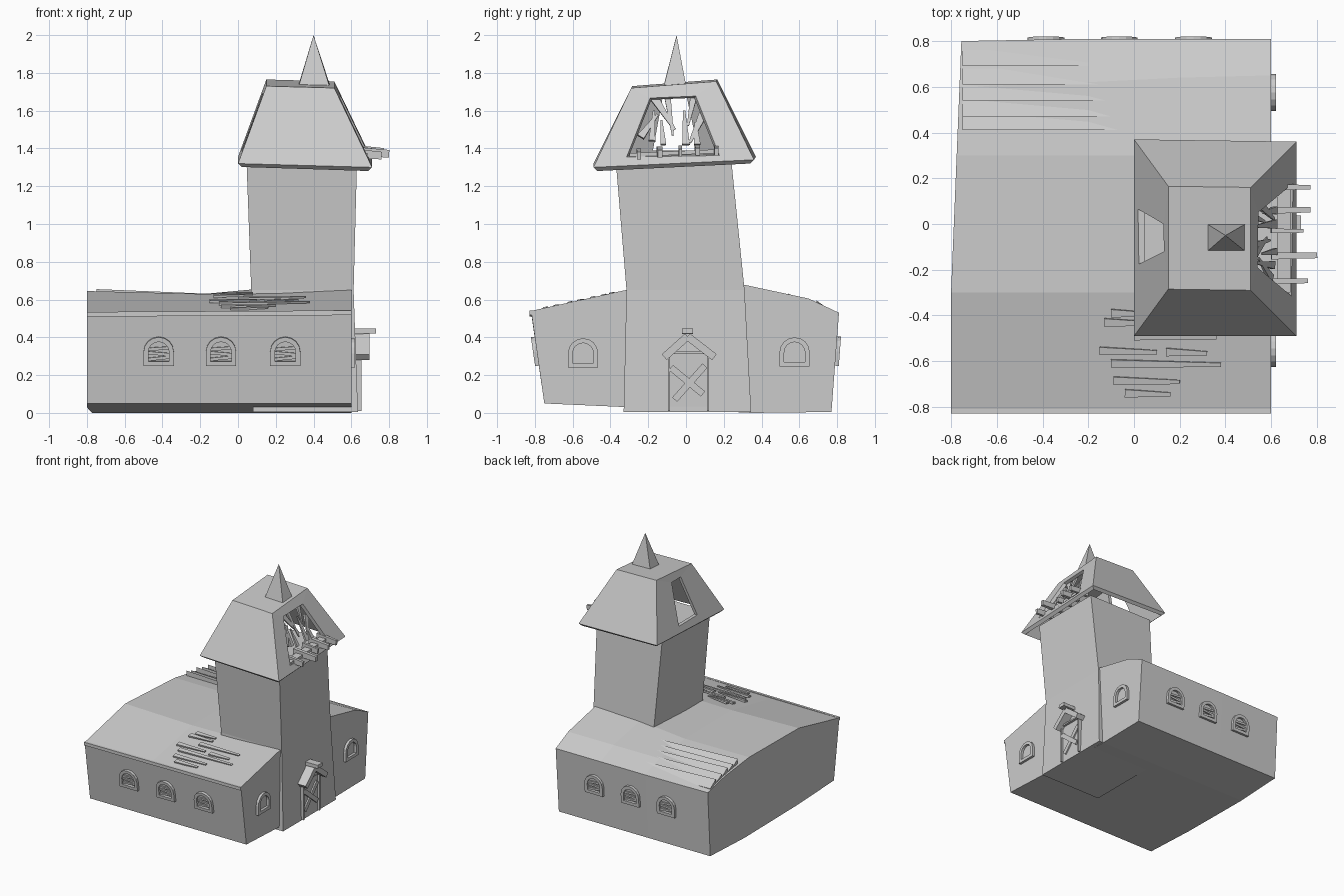
import bpy, bmesh, math
from mathutils import Vector, Matrix

if "Cube" in bpy.data.objects:
    bpy.data.objects.remove(bpy.data.objects["Cube"])


def build(name, verts, faces, mat=None):
    me = bpy.data.meshes.new(name)
    me.from_pydata([tuple(v) for v in verts], [], faces)
    if mat:
        me.transform(mat)
    bm = bmesh.new()
    bm.from_mesh(me)
    bmesh.ops.recalc_face_normals(bm, faces=bm.faces)
    bm.to_mesh(me)
    bm.free()
    ob = bpy.data.objects.new(name, me)
    bpy.context.collection.objects.link(ob)
    return ob


def loft(name, rings, mat=None, start=True, end=True):
    n = len(rings[0])
    faces = [(k * n + i, k * n + (i + 1) % n, (k + 1) * n + (i + 1) % n, (k + 1) * n + i)
             for k in range(len(rings) - 1) for i in range(n)]
    if start:
        faces.append(tuple(range(n)))
    if end:
        faces.append(tuple(range((len(rings) - 1) * n, len(rings) * n)))
    return build(name, [v for r in rings for v in r], faces, mat)


def beam(name, p, q, w, t, up, taper=1.0, mat=None):
    p, q = Vector(p), Vector(q)
    side = (q - p).cross(Vector(up)).normalized()
    nor = side.cross(q - p).normalized()
    corners = [(-1, -1), (1, -1), (1, 1), (-1, 1)]
    ring = lambda c, s: [c + side * a * w / 2 * s + nor * b * t / 2 * s for a, b in corners]
    return loft(name, [ring(p, 1), ring(q, taper)], mat)


def cut(ob, cutter):
    m = ob.modifiers.new("opening", 'BOOLEAN')
    m.operation, m.solver, m.object = 'DIFFERENCE', 'EXACT', cutter
    apply(ob, m)
    bpy.data.objects.remove(cutter)


def apply(ob, m):
    bpy.context.view_layer.objects.active = ob
    bpy.ops.object.modifier_apply(modifier=m.name)


# crooked nave: gable profile (y, z) swept along x, sagging in the middle
base = [(-.75, .05), (-.3, .03), (.35, .0), (.77, .005)]
sweep = [(-.8, [(.8, .53), (.6, .585), (.3, .632), (-.3, .645), (-.82, .53)]),
         (-.2, [(.81, .53), (.62, .59), (.3, .628), (-.3, .63), (-.82, .53)]),
         (.2, [(.81, .53), (.64, .60), (.3, .665), (-.3, .635), (-.82, .535)]),
         (.6, [(.81, .53), (.65, .605), (.3, .68), (-.32, .65), (-.82, .54)])]
rings = []
for x, top in sweep:
    skew = .045 if x == -.8 else 0
    rings.append([(x + skew * max(0, (y + .3) / 1.1), y, z) for y, z in base + top])
loft("nave", rings)


def roof_z(y):
    return .53 + (y + .82) * .22 if y < 0 else .53 + (.81 - y) * .30 - max(0, .6 - y) * .13


# front eave board
beam("eave_board", (-.8, -.818, .522), (.6, -.818, .53), .02, .025, (0, 0, 1))

# back roof planks, lifted toward the far gable
for i, y in enumerate((.69, .61, .54, .47, .41)):
    x1 = (-.05, -.09, -.09, -.1, -.07)[i]
    h = .03 if i % 2 == 0 else .018
    z = roof_z(y)
    loft("back_roof_plank", [
        [(-.75, y, z - .02), (-.75, y + .07, z - .04), (-.75, y + .07, z - .02), (-.75, y, z + h)],
        [(x1, y, z - .02), (x1, y + .07, z - .05), (x1, y + .07, z - .035), (x1, y, z + .002)]])

# front roof planks, broken in the middle
for y, x0, x1 in [(-.39, -.1, .08), (-.43, -.13, .08), (-.49, 0, .36), (-.555, -.15, .1), (-.56, .14, .32),
                  (-.61, -.1, .38), (-.685, -.09, .2), (-.74, -.04, .16)]:
    z = roof_z(y)
    beam("front_roof_plank", (x0, y, z + .003), (x1, y - .006, z + .01), .035, .014, (0, -.22, 1), .5)

# leaning tower
loft("tower", [[(x0, y0, z), (x1, y0, z + .0), (x1, y1, z), (x0, y1, z)] for x0, x1, y0, y1, z in
               [(.08, .635, -.33, .345, .005), (.07, .612, -.315, .31, .65), (.045, .63, -.372, .24, 1.335)]])

# hollow hipped tower roof
roof = loft("tower_roof", [
    [(0, -.49, 1.32), (.71, -.49, 1.30), (.71, .36, 1.34), (0, .37, 1.355)],
    [(.15, -.285, 1.73), (.51, -.29, 1.72), (.51, .16, 1.755), (.15, .165, 1.765)]], start=False)
sol = roof.modifiers.new("thickness", 'SOLIDIFY')
sol.thickness, sol.offset = .035, -1
apply(roof, sol)

# large flared opening on the right, narrow one on the left
trap = [(-.215, -.145), (.215, -.137), (.143, .185), (-.143, .175)]
cut(roof, loft("right_cutter", [[(x, -.07 + a * s, 1.52 + b * s) for a, b in trap]
                                for x, s in ((.45, .66), (.9, 1.56))]))
cut(roof, loft("left_cutter", [[(x, y, z) for y, z in [(-.175, 1.39), (.065, 1.39), (.0, 1.69), (-.12, 1.69)]]
                               for x in (-.2, .3)]))

# splintered boards in the right opening
face_x = lambda z: .67 - .2 * (z - 1.31) / .43
for y0, z0, y1, z1, w in [(-.24, 1.46, -.15, 1.58, .04), (-.18, 1.44, -.17, 1.60, .035), (-.17, 1.67, -.06, 1.50, .045),
                          (-.10, 1.69, -.07, 1.47, .035), (-.12, 1.42, -.13, 1.55, .03), (.0, 1.42, -.01, 1.60, .04),
                          (.04, 1.67, .01, 1.52, .035), (.09, 1.58, .02, 1.43, .045), (.06, 1.42, .05, 1.54, .035)]:
    beam("broken_board", (face_x(z0), y0, z0), (face_x(z1), y1, z1), w, .018, (1, 0, .4), .3)

# sill and floor stubs sticking out of it
beam("opening_sill", (.655, -.30, 1.365), (.655, .16, 1.385), .06, .02, (0, 0, 1))
for y, x1, z, w in [(-.25, .76, 1.365, .025), (-.14, .80, 1.375, .03), (-.03, .74, 1.38, .02),
                    (.06, .77, 1.385, .03), (.16, .77, 1.385, .025)]:
    beam("floor_stub", (.60, y, z + .01), (x1, y - .005 + w / 4, z - .003), w, .05, (0, 0, 1), .8)

# spire
b = [(.32, -.12, 1.725), (.487, -.12, 1.72), (.487, 0, 1.735), (.32, 0, 1.735)]
build("spire", b + [(.4, -.05, 2.0)], [(0, 1, 4), (1, 2, 4), (2, 3, 4), (3, 0, 4), (3, 2, 1, 0)])


# arched windows: local x across, z up, -y outward
def arch(r, z0, spring, n=8):
    return [(-r, z0), (r, z0)] + [(r * math.cos(math.pi * i / n), spring + r * math.sin(math.pi * i / n))
                                  for i in range(n + 1)]


def window(name, loc, yaw, lean, slats):
    mat = Matrix.Translation(loc) @ Matrix.Rotation(yaw, 4, 'Z') @ Matrix.Rotation(lean, 4, 'X')
    outer, inner = arch(.08, 0, .075), arch(.055, .025, .075)
    loops = [(outer, .015), (outer, -.02), (inner, -.02), (inner, .015)]
    loft(name + "_frame", [[(u, d, v) for u, v in o] for o, d in loops], mat, False, False)
    if slats:
        for i, v in enumerate((.04, .065, .092)):
            k = (.006, -.005, .004)[i]
            beam(name + "_slat", (-.058, -.004, v - k), (.058, -.004, v + k), .016, .012, (0, -1, 0), 1, mat)


for x in (-.42, -.09, .25):
    window("front_window", (x, -.779, .25), 0, math.radians(8.3), True)
for x in (-.385, -.065, .26):
    window("back_window", (x, .789, .25), math.pi, math.radians(4.3), True)
window("right_window", (.6, -.545, .24), math.pi / 2, 0, False)
window("right_window", (.6, .575, .245), math.pi / 2, 0, False)

# door: frame, leaf, crossed boards
dx = .628
beam("door_leaf", (dx, .013, .02), (dx, .013, .32), .20, .012, (1, 0, 0))
for y in (-.09, .117):
    beam("door_post", (dx, y, .01), (dx, y, .32), .012, .05, (1, 0, 0))
beam("door_lintel", (dx, -.095, .318), (dx, .122, .318), .012, .05, (1, 0, 0))
beam("door_cross", (.638, -.06, .07), (.638, .10, .25), .035, .014, (1, 0, 0))
beam("door_cross", (.645, -.08, .24), (.645, .09, .10), .035, .014, (1, 0, 0))

# hood over the door with its ridge block
for y in (-.115, .15):
    beam("door_hood", (.65, y, .295), (.65, .008, .405), .04, .09, (1, 0, 0))
beam("hood_ridge", (.60, .008, .432), (.73, .008, .434), .06, .028, (0, 0, 1))
